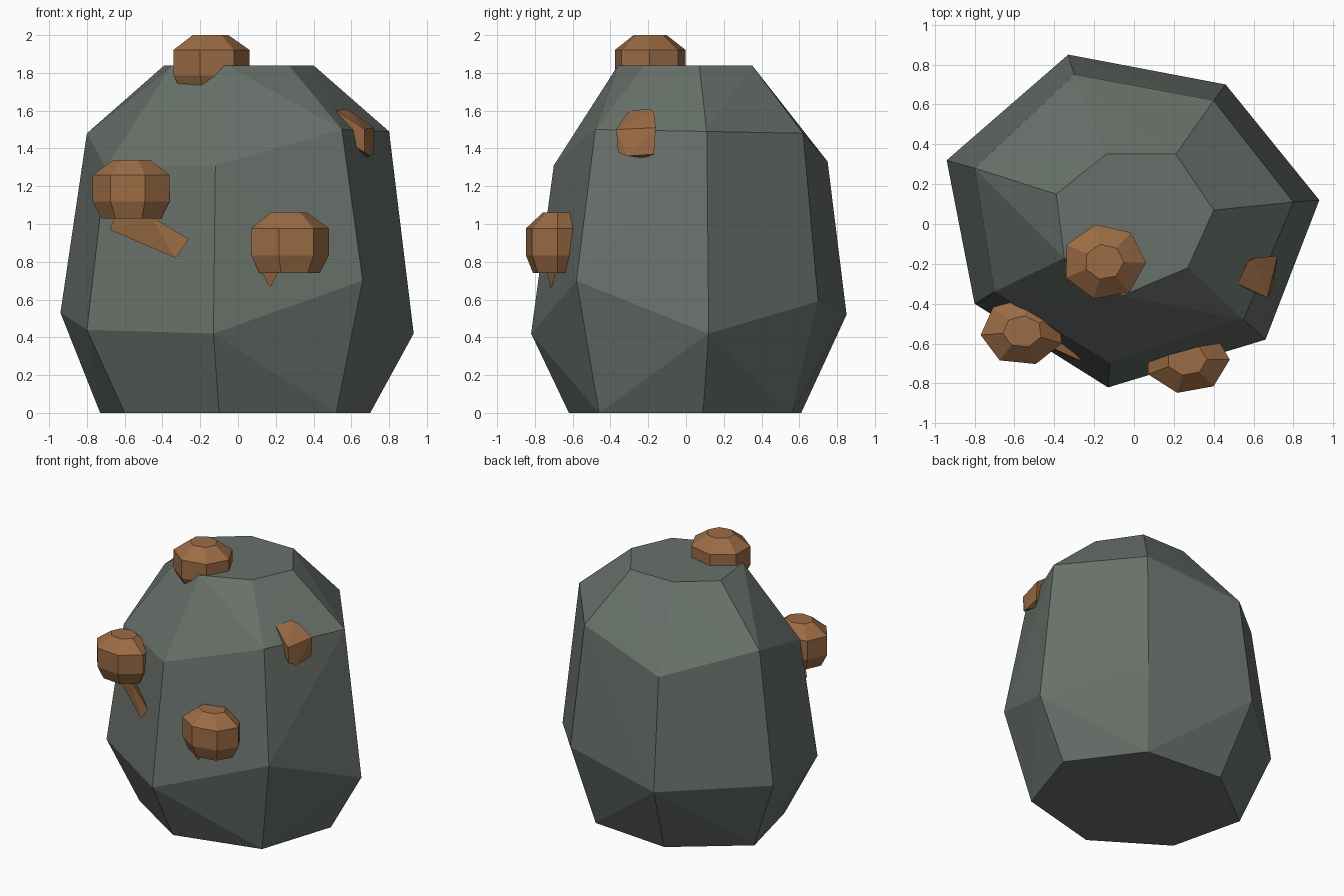
import bpy, bmesh
from math import sin, cos, radians, tau

if "Cube" in bpy.data.objects:
    bpy.data.objects.remove(bpy.data.objects["Cube"])


def material(name, rgb):
    m = bpy.data.materials.new(name)
    m.diffuse_color = (*rgb, 1)
    m.use_nodes = True
    m.node_tree.nodes["Principled BSDF"].inputs["Base Color"].default_value = m.diffuse_color
    return m


STONE = material("stone", (0.14, 0.165, 0.145))
ORE = material("ore", (0.33, 0.15, 0.06))


def hull(name, pts, mat):
    """Flat-faced convex chunk around a few points."""
    bm = bmesh.new()
    for p in pts:
        bm.verts.new(p)
    res = bmesh.ops.convex_hull(bm, input=bm.verts)
    loose = [v for v in bm.verts if not v.link_faces]
    bmesh.ops.delete(bm, geom=loose, context='VERTS')
    bmesh.ops.dissolve_limit(bm, angle_limit=radians(1), verts=bm.verts, edges=bm.edges)
    bmesh.ops.recalc_face_normals(bm, faces=bm.faces)
    me = bpy.data.meshes.new(name)
    bm.to_mesh(me)
    bm.free()
    me.materials.append(mat)
    ob = bpy.data.objects.new(name, me)
    bpy.context.collection.objects.link(ob)
    return ob


def lump(name, c, r, turn):
    """Seven-sided nugget: bottom, lower, upper and top rings."""
    pts = []
    for h, s in ((-1, .76), (-.42, .98), (.48, .98), (1, .46)):
        for i in range(7):
            a = radians(turn) + tau * i / 7
            pts.append((c[0] + r[0] * s * cos(a), c[1] + r[1] * s * sin(a), c[2] + r[2] * h))
    return hull(name, pts, ORE)


# boulder: four seven-sided rings
base = [(-.73, .24), (-.25, .61), (.35, .56), (.70, .09), (.52, -.46), (-.10, -.62), (-.60, -.30)]
belly = [(-.94, .32, .53), (-.33, .85, .52), (.46, .70, .59), (.93, .12, .42),
         (.66, -.58, .70), (-.13, -.82, .42), (-.80, -.40, .44)]
shoulder = [(-.80, .28, 1.48), (-.30, .75, 1.33), (.40, .62, 1.48), (.80, .11, 1.49),
            (.55, -.48, 1.50), (-.12, -.70, 1.31), (-.70, -.34, 1.30)]
crown = [(-.39, .15), (-.14, .35), (.21, .35), (.40, .07), (.27, -.22), (-.06, -.36), (-.35, -.17)]
hull("boulder", [(x, y, 0) for x, y in base] + belly + shoulder
     + [(x, y, 1.84) for x, y in crown], STONE)

# ore nuggets
lump("top_nugget", (-.15, -.19, 1.85), (.215, .195, .15), -1)
lump("left_nugget", (-.56, -.54, 1.185), (.215, .175, .155), -20)
lump("front_nugget", (.265, -.68, .90), (.22, .175, .16), 0)

# small chunk half sunk into the right shoulder
hull("right_nugget", [(.52, -.30, 1.60), (.57, -.19, 1.61), (.61, -.17, 1.59), (.60, -.34, 1.54),
                      (.67, -.37, 1.50), (.72, -.16, 1.51), (.72, -.17, 1.37), (.67, -.36, 1.38),
                      (.68, -.22, 1.35), (.70, -.31, 1.36), (.55, -.30, 1.45), (.57, -.18, 1.45)], ORE)

# slivers below the left and front nuggets
hull("left_sliver", [(-.64, -.48, 1.06), (-.68, -.45, .97), (-.33, -.665, .82), (-.26, -.69, .92),
                     (-.46, -.60, 1.04), (-.60, -.38, 1.0), (-.35, -.58, .87)], ORE)
hull("front_sliver", [(.12, -.74, .76), (.22, -.74, .76), (.17, -.715, .66),
                      (.13, -.66, .76), (.21, -.66, .76)], ORE)
